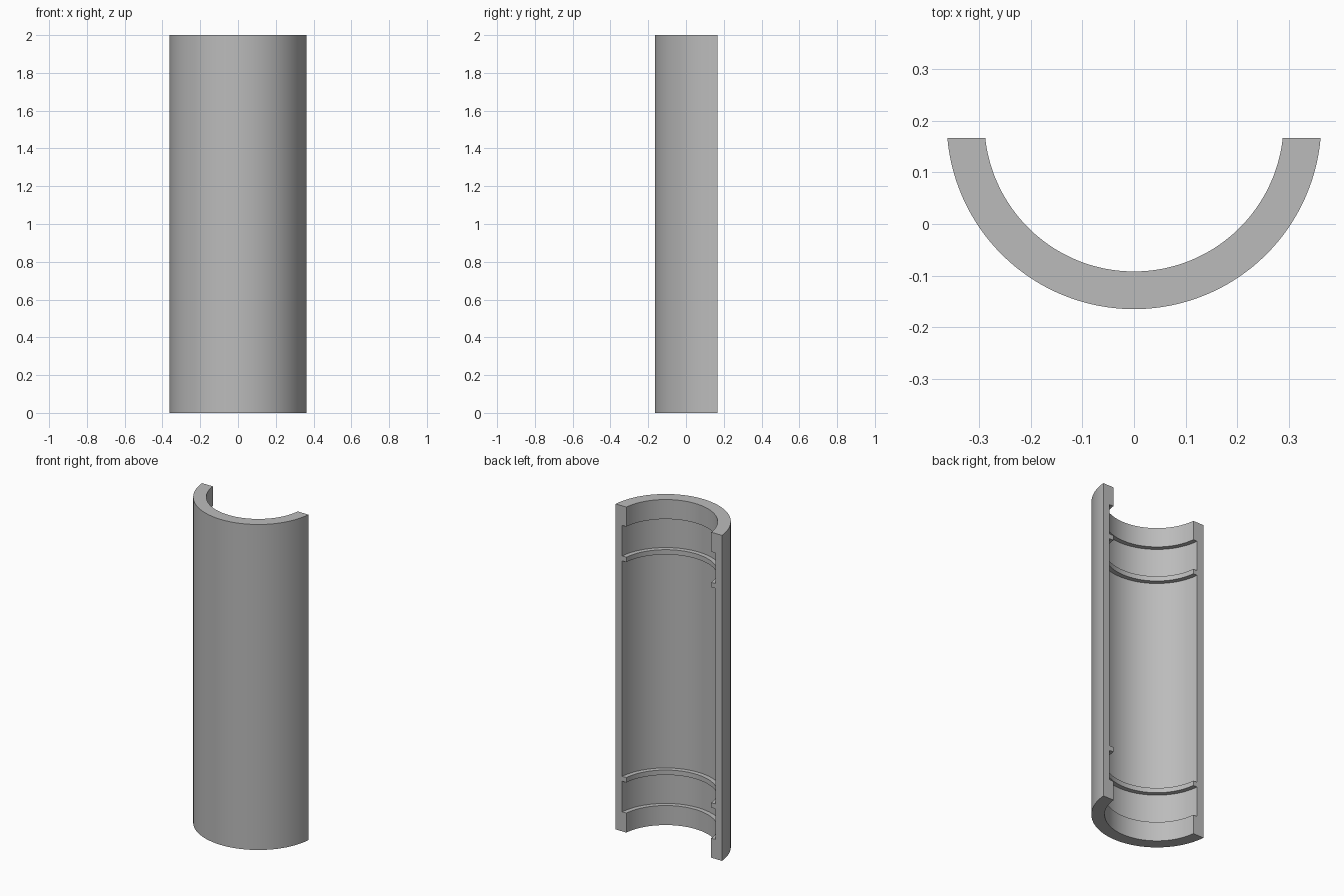
import bpy, bmesh, math
from mathutils import Vector

cube = bpy.data.objects.get("Cube")
if cube:
    bpy.data.objects.remove(cube, do_unlink=True)

HEIGHT = 2.0
OUTER, LIP, BORE = 0.363, 0.29, 0.318   # radii
AXIS_Y, CUT_Y = 0.198, 0.167            # tube axis and flat cut plane
LIP_H, RING_LOW, RING_TOP = 0.12, 0.308, 0.338

# Wall section: end lip, groove, retaining ring, bore, mirrored to the far end
lower = [(LIP, 0), (LIP, LIP_H), (BORE, LIP_H), (BORE, RING_LOW),
         (LIP, RING_LOW), (LIP, RING_TOP), (BORE, RING_TOP)]
upper = [(r, HEIGHT - z) for r, z in reversed(lower)]
section = [(OUTER, 0)] + lower + upper + [(OUTER, HEIGHT)]

# Sweep the section half a turn through the front
bm = bmesh.new()
verts = [bm.verts.new((r, AXIS_Y, z)) for r, z in section]
edges = [bm.edges.new((a, b)) for a, b in zip(verts, verts[1:] + verts[:1])]
bmesh.ops.spin(bm, geom=verts + edges, cent=(0, AXIS_Y, 0), axis=(0, 0, 1),
               angle=-math.pi, steps=96, use_duplicate=False)

# Trim flat at the back and cap both wall ends
cut = bmesh.ops.bisect_plane(bm, geom=bm.verts[:] + bm.edges[:] + bm.faces[:],
                             plane_co=Vector((0, CUT_Y, 0)), plane_no=Vector((0, 1, 0)),
                             clear_outer=True)
rim = [e for e in bm.edges if e.is_boundary]
bmesh.ops.holes_fill(bm, edges=rim, sides=0)
bmesh.ops.recalc_face_normals(bm, faces=bm.faces[:])

mesh = bpy.data.meshes.new("half_sleeve")
bm.to_mesh(mesh)
bm.free()
sleeve = bpy.data.objects.new("half_sleeve", mesh)
bpy.context.collection.objects.link(sleeve)

# Plain grey
grey = bpy.data.materials.new("grey")
grey.use_nodes = True
colour = (0.5, 0.5, 0.5, 1)
grey.diffuse_color = colour
grey.node_tree.nodes["Principled BSDF"].inputs["Base Color"].default_value = colour
mesh.materials.append(grey)

bpy.ops.object.select_all(action='DESELECT')
sleeve.select_set(True)
bpy.context.view_layer.objects.active = sleeve
bpy.ops.object.shade_smooth_by_angle(angle=math.radians(30))
